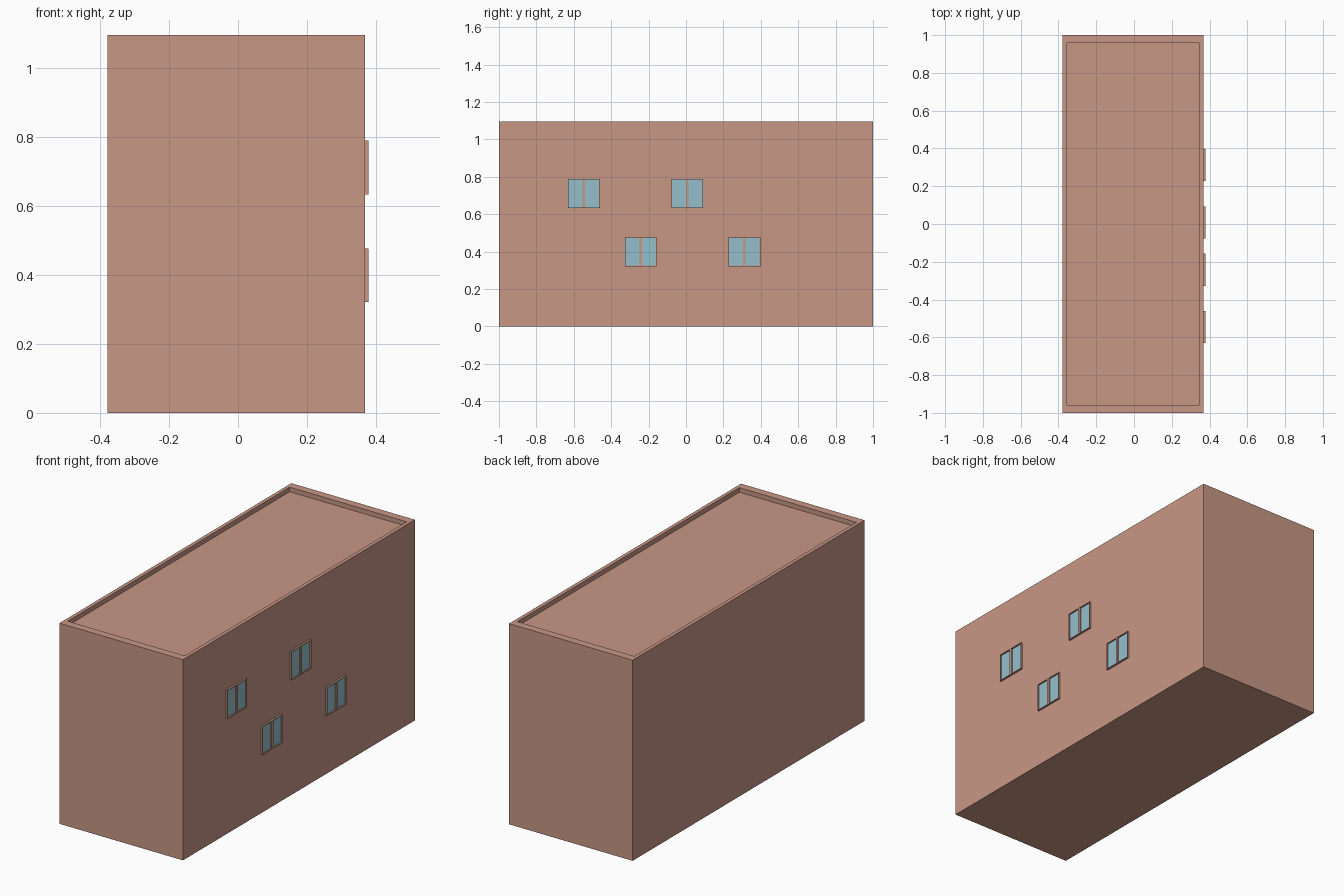
import bpy, bmesh
from mathutils import Vector

if "Cube" in bpy.data.objects:
    bpy.data.objects.remove(bpy.data.objects["Cube"])


def material(name, color):
    m = bpy.data.materials.new(name)
    m.diffuse_color = color
    m.use_nodes = True
    m.node_tree.nodes["Principled BSDF"].inputs["Base Color"].default_value = m.diffuse_color
    return m


BRICK = material("terracotta", (0.58, 0.31, 0.24, 1))
GLASS = material("pale_blue_glass", (0.30, 0.52, 0.60, 1))


def make_object(name, bm, mat):
    bmesh.ops.recalc_face_normals(bm, faces=bm.faces)
    mesh = bpy.data.meshes.new(name)
    bm.to_mesh(mesh)
    bm.free()
    mesh.materials.append(mat)
    obj = bpy.data.objects.new(name, mesh)
    bpy.context.collection.objects.link(obj)
    return obj


def add_box(bm, lo, hi):
    lo, hi = Vector(lo), Vector(hi)
    verts = bmesh.ops.create_cube(bm, size=1)["verts"]
    for v in verts:
        v.co = Vector([(a + b) / 2 + c * (b - a) for a, b, c in zip(lo, hi, v.co)])


# Building block with a shallow roof recess behind a parapet
X0, X1, HEIGHT = -0.378, 0.368, 1.095
bm = bmesh.new()
add_box(bm, (X0, -1, 0), (X1, 1, HEIGHT))
bm.normal_update()
top = max(bm.faces, key=lambda f: f.calc_center_median().z)
centre_x = (X0 + X1) / 2
bmesh.ops.inset_individual(bm, faces=[top], thickness=0.02)
for v in top.verts:
    v.co.x = centre_x + (0.353 if v.co.x > centre_x else -0.353)
    v.co.y = 0.957 if v.co.y > 0 else -0.957
roof = bmesh.ops.extrude_discrete_faces(bm, faces=[top])["faces"][0]
bmesh.ops.translate(bm, verts=roof.verts, vec=(0, 0, -0.025))
make_object("building_block", bm, BRICK)

# Double windows: raised frame bars around two slightly recessed panes
W, H, BORDER, MULLION = 0.17, 0.156, 0.004, 0.014
FRONT, PANE = 0.378, 0.371


def window(index, y, z):
    bm = bmesh.new()
    hw, hh = W / 2, H / 2
    for s in (-1, 1):
        ys = sorted((s * hw, s * (hw - BORDER)))
        zs = sorted((s * hh, s * (hh - BORDER)))
        add_box(bm, (X1, y + ys[0], z - hh), (FRONT, y + ys[1], z + hh))
        add_box(bm, (X1, y - hw + BORDER, z + zs[0]), (FRONT, y + hw - BORDER, z + zs[1]))
    add_box(bm, (X1, y - MULLION / 2, z - hh + BORDER), (FRONT, y + MULLION / 2, z + hh - BORDER))
    make_object(f"window_frame_{index}", bm, BRICK)

    bm = bmesh.new()
    for s in (-1, 1):
        ys = sorted((s * MULLION / 2, s * (hw - BORDER)))
        add_box(bm, (X1, y + ys[0], z - hh + BORDER), (PANE, y + ys[1], z + hh - BORDER))
    make_object(f"window_panes_{index}", bm, GLASS)


for i, (y, z) in enumerate([(-0.546, 0.711), (0.007, 0.711), (-0.242, 0.399), (0.312, 0.399)], 1):
    window(i, y, z)
